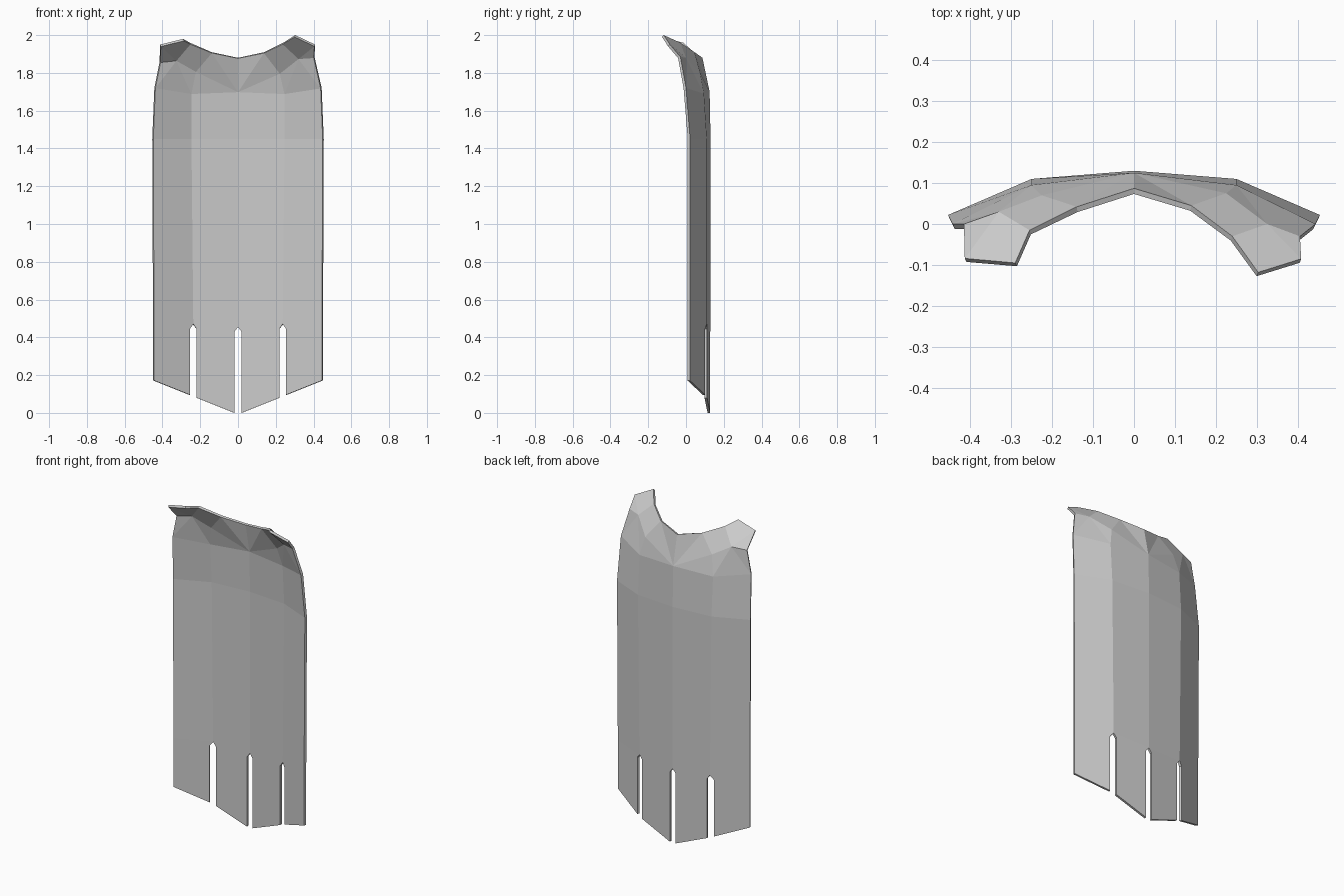
import bpy, bmesh
from mathutils import Vector

cube = bpy.data.objects.get("Cube")
if cube:
    bpy.data.objects.remove(cube, do_unlink=True)

mat = bpy.data.materials.new("cloth grey")
mat.use_nodes = True
GREY = (0.6, 0.6, 0.6, 1)
mat.diffuse_color = GREY
mat.node_tree.nodes["Principled BSDF"].inputs["Base Color"].default_value = GREY

bm = bmesh.new()


def vert(x, y, z):
    return bm.verts.new((x, y, z))


def mirrored_row(half):
    """Five points across the back from (centre, fold, side edge)."""
    left = [vert(-x, y, z) for x, y, z in reversed(half[1:])]
    return left + [vert(*p) for p in half]


# Back panel: rows across the folded sheet
slot_row = mirrored_row([(0, 0.13, 0.455), (0.24, 0.11, 0.47), (0.45, 0.02, 0.47)])
mid_row = mirrored_row([(0, 0.13, 1.45), (0.25, 0.11, 1.45), (0.454, 0.022, 1.45)])
yoke_row = mirrored_row([(0, 0.125, 1.70), (0.25, 0.095, 1.69), (0.443, 0.0, 1.72)])
for low, high in ((slot_row, mid_row), (mid_row, yoke_row)):
    for i in range(4):
        bm.faces.new((low[i], low[i + 1], high[i + 1], high[i]))

# Hanging tails, separated by narrow slots with pointed tops
half_gap = 0.02
for i in range(4):
    a, b = slot_row[i], slot_row[i + 1]

    def on_fold(x, z):
        t = (x - a.co.x) / (b.co.x - a.co.x)
        return vert(x, a.co.y + t * (b.co.y - a.co.y), z)

    xl = a.co.x + (half_gap if i > 0 else 0)
    xr = b.co.x - (half_gap if i < 3 else 0)
    loop = [a]
    if i > 0:
        loop.append(on_fold(xl, a.co.z - 0.025))
    loop += [on_fold(x, 0.18 * abs(x) / 0.45 - 0.008) for x in (xl, xr)]
    if i < 3:
        loop.append(on_fold(xr, b.co.z - 0.025))
    bm.faces.new(loop + [b])

# Faceted shoulders and neckline, slightly uneven from side to side
neck = vert(0, 0.087, 1.88)
shoulders = {
    -1: dict(inner=(-0.225, 0.07, 1.81), outer=(-0.33, 0.03, 1.87),
             edge=(-0.415, 0.0, 1.86), n1=(-0.14, 0.042, 1.91),
             n2=(-0.255, -0.015, 1.96), n3=(-0.29, -0.095, 1.98),
             tip=(-0.413, -0.084, 1.95)),
    1: dict(inner=(0.225, 0.075, 1.80), outer=(0.325, 0.0, 1.88),
            edge=(0.405, -0.03, 1.885), n1=(0.14, 0.045, 1.91),
            n2=(0.24, -0.03, 1.96), n3=(0.303, -0.118, 2.0),
            tip=(0.408, -0.085, 1.95)),
}
for side, points in shoulders.items():
    p = {name: vert(*co) for name, co in points.items()}
    centre, fold, hem = yoke_row[2], yoke_row[2 + side], yoke_row[2 + 2 * side]
    for face in (
        (centre, fold, p["inner"]), (centre, p["inner"], p["n1"]),
        (centre, p["n1"], neck), (fold, p["outer"], p["inner"]),
        (fold, hem, p["outer"]), (hem, p["edge"], p["outer"]),
        (p["inner"], p["outer"], p["n2"], p["n1"]),
        (p["outer"], p["tip"], p["n3"], p["n2"]),
        (p["outer"], p["edge"], p["tip"]),
    ):
        bm.faces.new(face)

# Point every face outwards, to the back
bmesh.ops.recalc_face_normals(bm, faces=bm.faces[:])
bm.normal_update()
if sum((f.normal * f.calc_area() for f in bm.faces), Vector()).y < 0:
    bmesh.ops.reverse_faces(bm, faces=bm.faces[:])

mesh = bpy.data.meshes.new("cape")
bm.to_mesh(mesh)
bm.free()
mesh.materials.append(mat)
cape = bpy.data.objects.new("cape", mesh)
bpy.context.collection.objects.link(cape)

# Cloth thickness, growing inwards
thick = cape.modifiers.new("thickness", "SOLIDIFY")
thick.thickness = 0.014
thick.offset = -1
